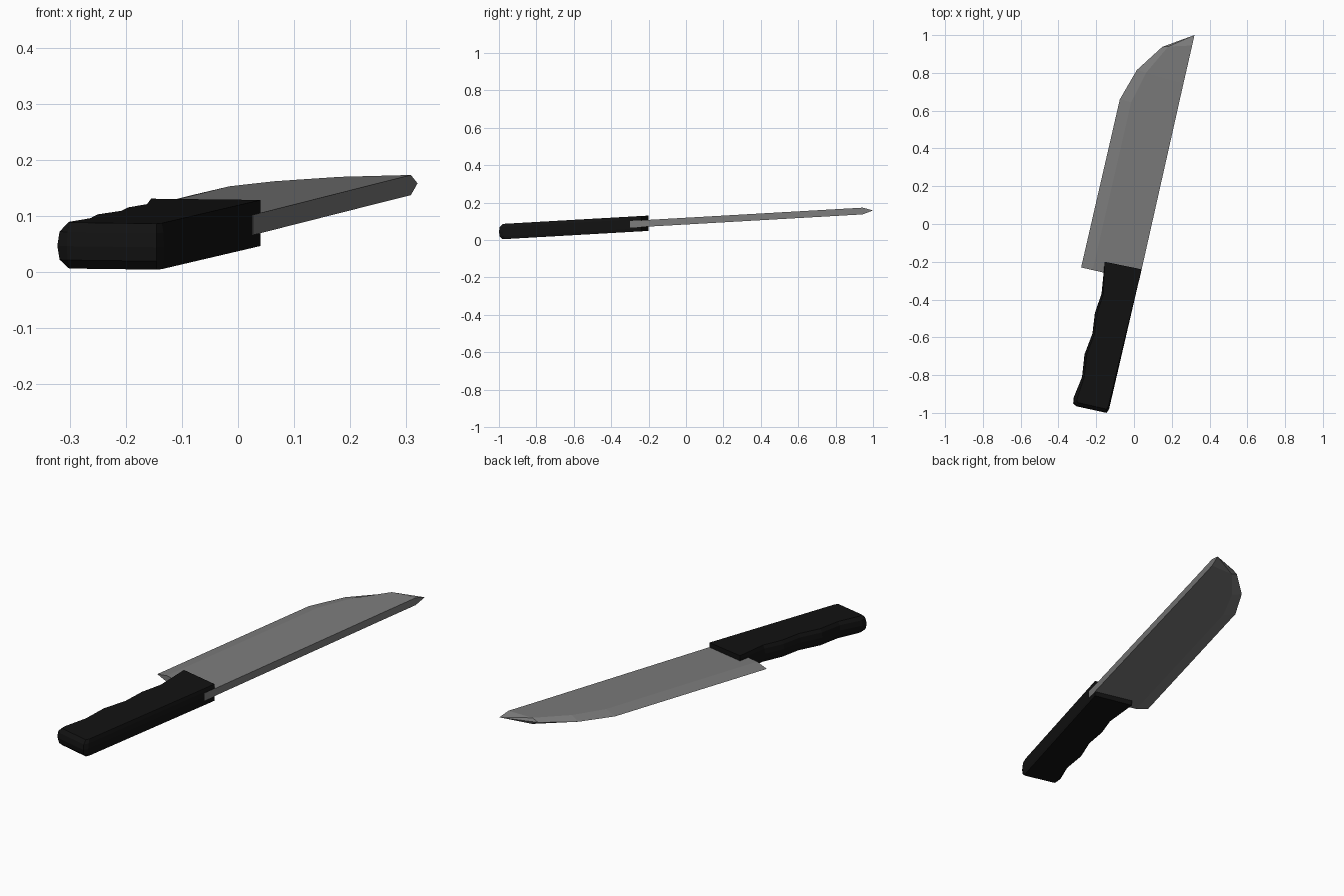
import bpy
import bmesh
from mathutils import Vector

if "Cube" in bpy.data.objects:
    bpy.data.objects.remove(bpy.data.objects["Cube"])


def place(x, y, h):
    # The knife lies on a plane rising gently toward the tip
    return Vector((x, y, 0.101 + 0.057 * y + h))


def material(name, c):
    m = bpy.data.materials.new(name)
    m.diffuse_color = (c, c, c, 1)
    m.use_nodes = True
    m.node_tree.nodes["Principled BSDF"].inputs["Base Color"].default_value = m.diffuse_color
    return m


def loft(name, rings, mat, tip=None):
    bm = bmesh.new()
    rows = [[bm.verts.new(p) for p in r] for r in rings]
    n = len(rows[0])
    for a, b in zip(rows, rows[1:]):
        for i in range(n):
            j = (i + 1) % n
            bm.faces.new((a[i], a[j], b[j], b[i]))
    bm.faces.new(rows[0][::-1])
    if tip is None:
        bm.faces.new(rows[-1])
    else:
        t = bm.verts.new(tip)
        for i in range(n):
            bm.faces.new((rows[-1][i], rows[-1][(i + 1) % n], t))
    bmesh.ops.recalc_face_normals(bm, faces=bm.faces)
    me = bpy.data.meshes.new(name)
    bm.to_mesh(me)
    bm.free()
    me.materials.append(mat)
    ob = bpy.data.objects.new(name, me)
    bpy.context.collection.objects.link(ob)
    return ob


# Blade: cross-sections from heel to point (cutting edge xy, spine xy)
stations = [
    ((-0.28, -0.23), (0.027, -0.30)),
    ((-0.075, 0.66), (0.225, 0.58)),
    ((0.015, 0.815), (0.262, 0.745)),
    ((0.15, 0.938), (0.308, 0.945)),
]
sections = []
for edge, spine in stations:
    e, s = Vector(edge), Vector(spine)
    r = e.lerp(s, 0.2)
    sections.append([place(*s, 0.018), place(*r, 0.015), place(*e, 0.0),
                     place(*r, -0.015), place(*s, -0.018)])
loft("blade", sections, material("steel", 0.2), place(0.32, 1.0, 0))

# Handle: outline with finger grooves, and inset per point (dx, dy)
outline = [
    (0.04, -0.24, 0, 0), (-0.132, -0.98, -0.004, 0.016),
    (-0.145, -1.0, 0, 0.02), (-0.305, -0.965, 0.006, 0.02),
    (-0.322, -0.95, 0.02, 0.016), (-0.32, -0.92, 0.02, 0),
    (-0.275, -0.81, 0.012, 0), (-0.262, -0.69, 0.012, 0),
    (-0.22, -0.58, 0.012, 0), (-0.207, -0.47, 0.012, 0),
    (-0.172, -0.37, 0.01, 0), (-0.155, -0.2, 0, 0),
]
levels = [(-0.041, 1), (-0.025, 0.2), (0, 0), (0.025, 0.2), (0.041, 1)]
loft("handle", [[place(x + dx * k, y + dy * k, h) for x, y, dx, dy in outline]
                for h, k in levels], material("black_grip", 0.006))
